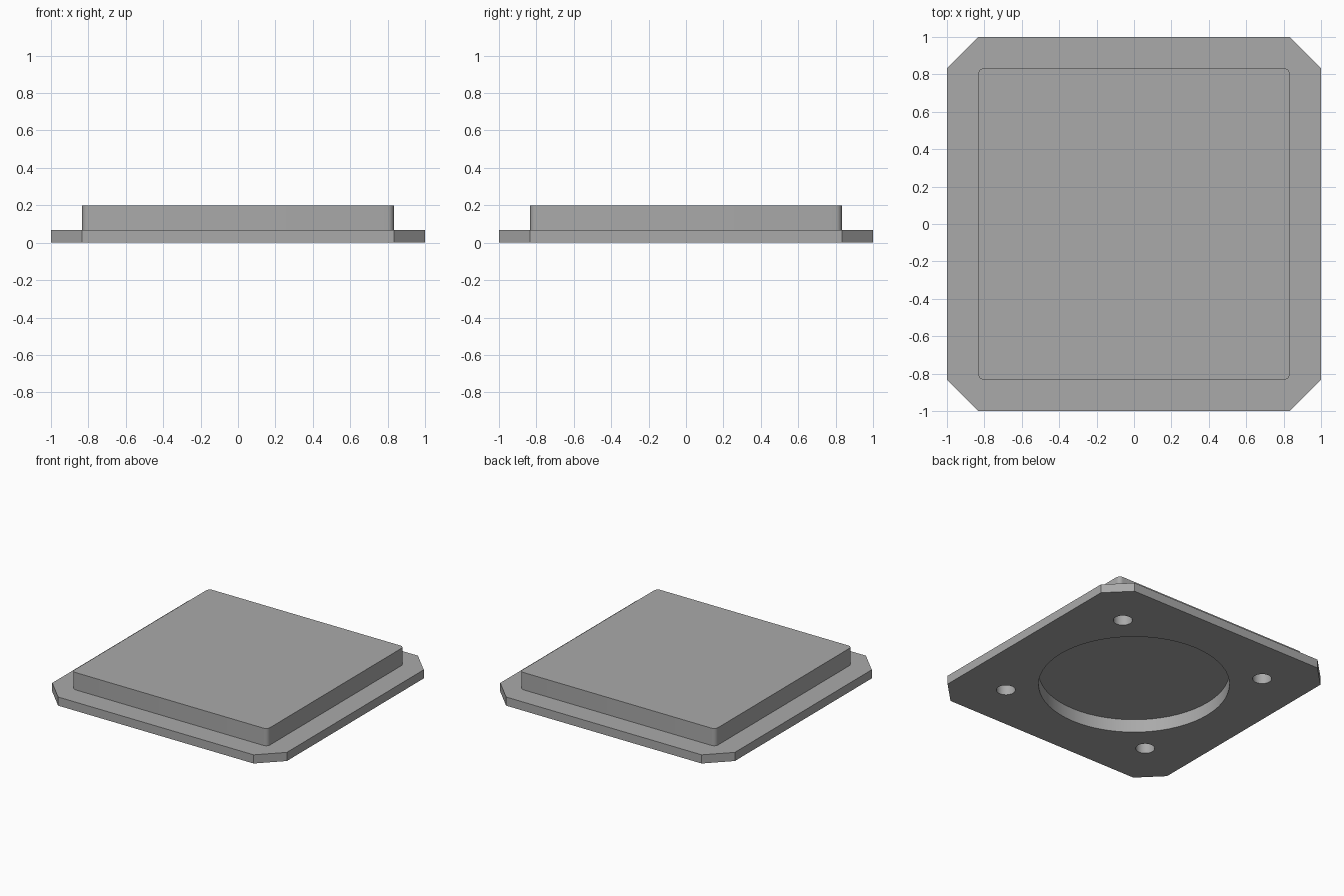
import bpy, bmesh, math

if "Cube" in bpy.data.objects:
    bpy.data.objects.remove(bpy.data.objects["Cube"], do_unlink=True)

grey = bpy.data.materials.new("light_grey")
grey.use_nodes = True
color = (0.4, 0.4, 0.4, 1)
grey.diffuse_color = color
grey.node_tree.nodes["Principled BSDF"].inputs["Base Color"].default_value = color


def finish(name, bm):
    mesh = bpy.data.meshes.new(name)
    bm.to_mesh(mesh)
    bm.free()
    mesh.materials.append(grey)
    obj = bpy.data.objects.new(name, mesh)
    bpy.context.collection.objects.link(obj)
    return obj


def square_slab(name, half, z0, z1, corner, segments):
    """Square slab whose upright edges are chamfered or rounded."""
    bm = bmesh.new()
    bmesh.ops.create_cube(bm, size=1)
    for v in bm.verts:
        v.co.x *= 2 * half
        v.co.y *= 2 * half
        v.co.z = z1 if v.co.z > 0 else z0
    upright = [e for e in bm.edges if abs(e.verts[0].co.z - e.verts[1].co.z) > 0.01]
    bmesh.ops.bevel(bm, geom=upright, offset=corner, segments=segments,
                    profile=0.5, affect='EDGES')
    return finish(name, bm)


def round_cutter(name, x, y, radius, depth, sides):
    bm = bmesh.new()
    bmesh.ops.create_cone(bm, cap_ends=True, segments=sides, radius1=radius,
                          radius2=radius, depth=depth + 0.1)
    bmesh.ops.translate(bm, verts=bm.verts, vec=(x, y, (depth - 0.1) / 2))
    obj = finish(name, bm)
    obj.hide_render = True
    return obj


def combine(target, tool, operation):
    """Apply a boolean and discard the tool object."""
    mod = target.modifiers.new(operation.lower(), 'BOOLEAN')
    mod.operation, mod.object, mod.solver = operation, tool, 'EXACT'
    bpy.context.view_layer.objects.active = target
    bpy.ops.object.modifier_apply(modifier=mod.name)
    bpy.data.objects.remove(tool, do_unlink=True)


# Chamfered base flange with the raised block joined on top
body = square_slab("flanged_cover", 1, 0, 1 / 15, 1 / 6, 1)
block = square_slab("raised_block", 5 / 6, 1 / 30, 0.2, 1 / 30, 6)
combine(body, block, 'UNION')

# Round recess in the underside
combine(body, round_cutter("recess_cutter", 0, 0, 2 / 3, 0.1, 64), 'DIFFERENCE')

# Four blind screw holes in the underside
for sx in (-1, 1):
    for sy in (-1, 1):
        hole = round_cutter("hole_cutter", sx * 0.635, sy * 0.635, 1 / 15, 2 / 15, 32)
        combine(body, hole, 'DIFFERENCE')

# Smooth round walls, crisp edges
bpy.ops.object.select_all(action='DESELECT')
body.select_set(True)
bpy.context.view_layer.objects.active = body
bpy.ops.object.shade_smooth_by_angle(angle=math.radians(30))
